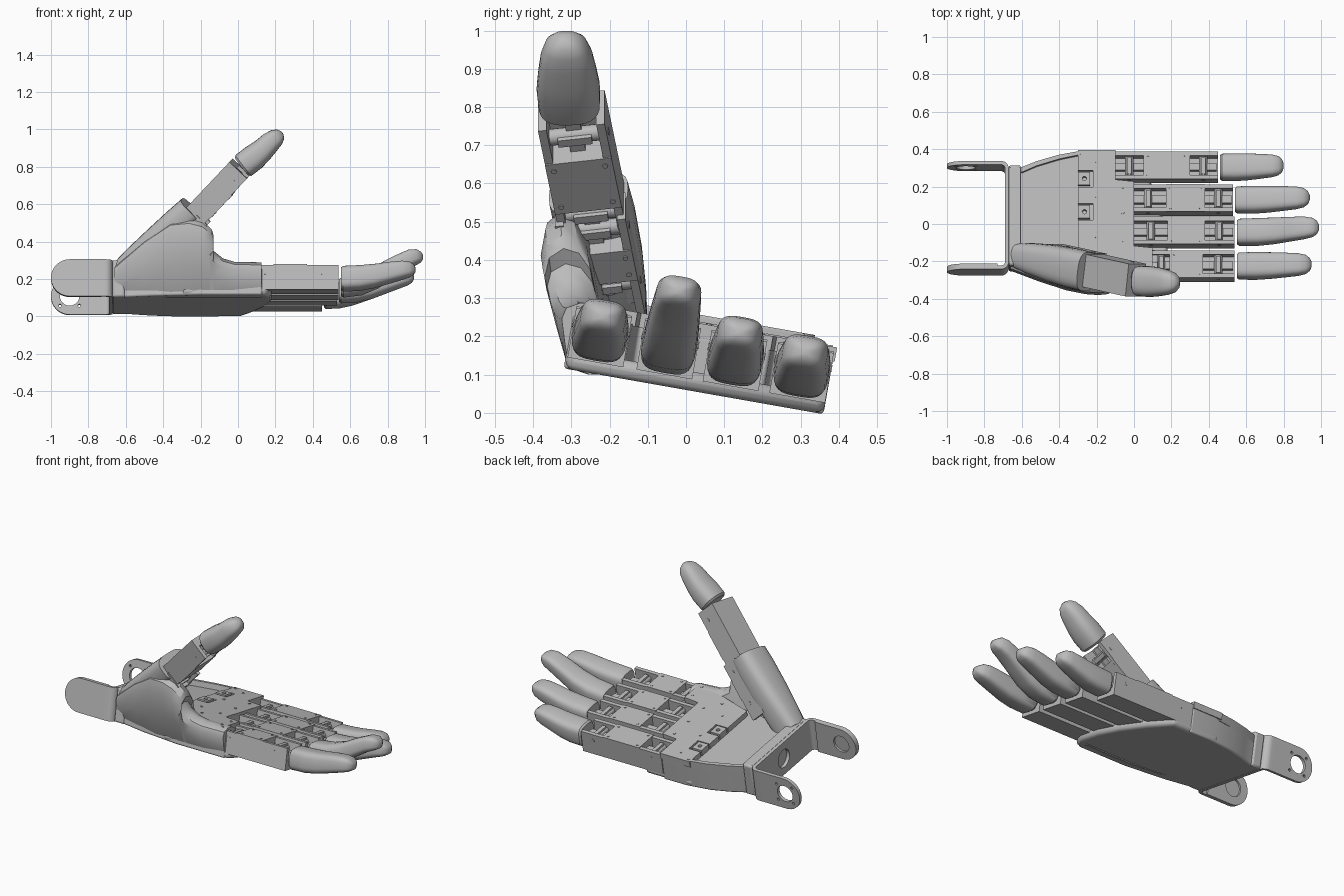
import bpy, bmesh, math
from mathutils import Matrix, Vector

old = bpy.data.objects.get("Cube")
if old:
    bpy.data.objects.remove(old, do_unlink=True)

grey = bpy.data.materials.new("satin_grey")
grey.use_nodes = True
grey.diffuse_color = (0.5, 0.5, 0.5, 1)
grey.node_tree.nodes["Principled BSDF"].inputs["Base Color"].default_value = (0.5, 0.5, 0.5, 1)

# The hand lies tilted about its long axis
HAND = Matrix.Translation((0, 0, 0.06)) @ Matrix.Rotation(math.radians(-10), 4, 'X')
WORLD = Matrix.Identity(4)


def frame(origin, a, c):
    """Matrix with first axis a, third axis near c."""
    a = Vector(a).normalized()
    b = Vector(c).cross(a).normalized()
    m = Matrix((a, b, a.cross(b))).transposed().to_4x4()
    m.translation = origin
    return m


def finish(name, bm, matrix, bevel=0.0):
    bmesh.ops.remove_doubles(bm, verts=bm.verts, dist=1e-5)
    bm.transform(matrix)
    bmesh.ops.recalc_face_normals(bm, faces=bm.faces)
    mesh = bpy.data.meshes.new(name)
    bm.to_mesh(mesh)
    bm.free()
    mesh.materials.append(grey)
    mesh.shade_smooth()
    mesh.set_sharp_from_angle(angle=math.radians(35))
    ob = bpy.data.objects.new(name, mesh)
    bpy.context.collection.objects.link(ob)
    if bevel:
        mod = ob.modifiers.new("soft_edges", 'BEVEL')
        mod.width = bevel
        mod.segments = 3
        mod.limit_method = 'ANGLE'
        mod.angle_limit = math.radians(40)
    return ob


def plate(name, loops, low, high, matrix, bevel=0.0):
    """Flat outline (first loop) with holes (other loops), thick along the third axis."""
    cu = bpy.data.curves.new(name, 'CURVE')
    cu.dimensions = '2D'
    cu.fill_mode = 'BOTH'
    cu.extrude = (high - low) / 2
    for loop in loops:
        sp = cu.splines.new('POLY')
        sp.points.add(len(loop) - 1)
        for p, (x, y) in zip(sp.points, loop):
            p.co = (x, y, 0, 1)
        sp.use_cyclic_u = True
    tmp = bpy.data.objects.new(name + "_outline", cu)
    bpy.context.collection.objects.link(tmp)
    bpy.context.view_layer.update()
    mesh = bpy.data.meshes.new_from_object(tmp.evaluated_get(bpy.context.evaluated_depsgraph_get()))
    bm = bmesh.new()
    bm.from_mesh(mesh)
    bpy.data.objects.remove(tmp, do_unlink=True)
    bpy.data.meshes.remove(mesh)
    bpy.data.curves.remove(cu)
    return finish(name, bm, matrix @ Matrix.Translation((0, 0, (low + high) / 2)), bevel)


def arc(cx, cy, r, start=0, end=360, n=24):
    full = end - start == 360
    return [(cx + r * math.cos(t), cy + r * math.sin(t)) for t in
            (math.radians(start + (end - start) * i / (n if full else n - 1)) for i in range(n))]


def rect(x0, x1, y0, y1):
    return [(x0, y0), (x1, y0), (x1, y1), (x0, y1)]


def loft(name, rings, matrix):
    bm = bmesh.new()
    rows = [[bm.verts.new(p) for p in ring] for ring in rings]
    for r0, r1 in zip(rows, rows[1:]):
        for i in range(len(r0)):
            j = (i + 1) % len(r0)
            bm.faces.new((r0[i], r0[j], r1[j], r1[i]))
    bm.faces.new(rows[0])
    bm.faces.new(rows[-1])
    return finish(name, bm, matrix)


def oval(x, y, z, hw, hh, power=0.6, n=28):
    """Rounded-square ring across the x axis."""
    pts = []
    for i in range(n):
        c, s = math.cos(math.tau * i / n), math.sin(math.tau * i / n)
        pts.append((x, y + hw * math.copysign(abs(c) ** power, c),
                    z + hh * math.copysign(abs(s) ** power, s)))
    return pts


def box(bm, x0, x1, y0, y1, z0, z1):
    m = Matrix.LocRotScale(((x0 + x1) / 2, (y0 + y1) / 2, (z0 + z1) / 2), None, (x1 - x0, y1 - y0, z1 - z0))
    bmesh.ops.create_cube(bm, size=1, matrix=m)


def pin(bm, x, y, z, r, depth, axis='Z'):
    rot = Matrix.Rotation(math.pi / 2, 4, 'X') if axis == 'Y' else WORLD
    bmesh.ops.create_cone(bm, cap_ends=True, segments=16, radius1=r, radius2=r, depth=depth,
                          matrix=Matrix.Translation((x, y, z)) @ rot)


def phalanx(name, matrix, x0, x1, y, hw, z0, z1, gaps):
    """Channel with side cheeks, a lid between the gaps, and a hinge in each gap."""
    bm = bmesh.new()
    box(bm, x0, x1, y - hw, y + hw, z0, z0 + 0.05)
    for s in (-1, 1):
        box(bm, x0, x1, y + s * hw - s * 0.022, y + s * hw, z0 + 0.04, z1 - 0.004)
    box(bm, gaps[0][1], gaps[1][0], y - hw, y + hw, z0 + 0.04, z1)
    for g0, g1 in gaps:
        mid = (g0 + g1) / 2
        pin(bm, mid, y, z1 - 0.045, 0.022, 2 * hw - 0.02, 'Y')
        box(bm, g0, g1, y - 0.02, y + 0.02, z0 + 0.04, z1 - 0.04)
        box(bm, mid - 0.012, mid + 0.012, y - 0.045, y + 0.045, z1 - 0.06, z1 - 0.015)
        pin(bm, mid, y, z1 - 0.045, 0.01, 2 * hw + 0.004, 'Y')
    for gx in (gaps[0][1] + 0.025, gaps[1][0] - 0.025):
        for s in (-1, 1):
            pin(bm, gx, y + s * (hw - 0.02), z1, 0.007, 0.006)
    finish(name, bm, matrix)


# Fingers: across, root, root gap end, tip gap start, tip start, tip end, rise
fingers = {"index": (-0.246, 0.10, 0.19, 0.37, 0.55, 0.95, 0.05),
           "middle": (-0.063, 0.00, 0.18, 0.38, 0.55, 0.99, 0.15),
           "ring": (0.113, -0.02, 0.17, 0.38, 0.54, 0.94, 0.07),
           "little": (0.290, -0.10, 0.05, 0.30, 0.46, 0.80, 0.05)}
tip_shape = [(0, .062, .058, 0), (.03, .070, .066, 0), (.25, .072, .066, .08), (.45, .069, .062, .3),
             (.65, .064, .056, .65), (.82, .059, .049, .92), (.92, .050, .040, 1), (.975, .034, .026, 1),
             (1, .012, .010, 1)]
for label, (u, r0, g0, g1, t0, t1, rise) in fingers.items():
    phalanx(label + "_finger_link", HAND, r0, t0 - 0.012, u, 0.074, 0.03, 0.166,
            ((r0, g0), (g1, t0 - 0.02)))
    loft(label + "_fingertip", [oval(t0 + f * (t1 - t0), u, 0.1 + rise * k, w, h)
                                for f, w, h, k in tip_shape], HAND)

# Palm shell, its lip under the fingers, and the deck
body = [(-.66, -.24), (-.45, -.29), (-.2, -.325), (.13, -.325), (.13, -.17), (0, -.15), (0, .2), (-.1, .21),
        (-.1, .365), (-.25, .365), (-.4, .345), (-.52, .31), (-.62, .27), (-.66, .27)]
plate("palm_shell", [body], 0.0, 0.145, HAND, 0.025)
lip = [(-.3, -.32), (.15, -.322), (.18, -.25), (.18, -.1), (.15, .05), (.09, .22), (.02, .365), (-.3, .365)]
plate("palm_lip", [lip], 0.0, 0.05, HAND, 0.022)
deck = [(-.3, -.2), (.1, -.32), (.1, -.16), (0, -.15), (0, .2), (-.1, .21), (-.1, .37), (-.3, .37),
        (-.3, .26), (-.22, .26), (-.22, .17), (-.3, .17), (-.3, .08), (-.22, .08), (-.22, -.01), (-.3, -.01)]
plate("palm_deck", [deck], 0.14, 0.178, HAND)
rim = [(-.62, .27), (-.52, .31), (-.4, .345), (-.29, .365), (-.29, .345), (-.4, .322), (-.52, .285), (-.6, .25)]
plate("palm_rim", [rim], 0.13, 0.178, HAND)
plate("wrist_flange", [rect(-.67, -.605, -.26, .285)], 0.0, 0.2, HAND, 0.012)
for i, u in enumerate((.215, .035)):
    plate(f"palm_block_{i + 1}", [rect(-.3, -.235, u - .035, u + .035), arc(-.265, u, .012, n=12)],
          0.14, 0.182, HAND)
screws = bmesh.new()
for sx, su in ((-.28, .35), (-.2, .31), (-.2, .12), (-.2, -.1), (-.06, .17), (-.06, .03), (-.06, -.12),
               (-.13, -.2), (.07, -.2), (.07, -.29)):
    pin(screws, sx, su, 0.178, 0.008, 0.006)
finish("deck_screws", screws, HAND)

# Wrist bracket
SIDE = frame((0, 0, 0), (1, 0, 0), (0, -1, 0))
ACROSS = frame((0, 0, 0), (0, 1, 0), (1, 0, 0))
arm = [(-.73, 0.0), (-.73, .2)] + arc(-.9, .1, .1, 90, 270, 20)
holes = [arc(-.9, .1, .052)] + [arc(-.9 + .074 * a, .1 + .074 * b, .008, n=10)
                                for a, b in ((.7, .7), (-.7, .7), (.7, -.7), (-.7, -.7))]
plate("rear_bracket_arm", [arm] + holes, -.307, -.287, HAND @ SIDE)
plate("front_bracket_arm", [arm], .262, .28, HAND @ SIDE)
plate("front_bracket_lining", [arm] + holes[:1], .25, .263, HAND @ SIDE)
plate("bracket_web", [rect(-.24, .267, 0, .2), arc(.013, .1, .055)], -.69, -.67, HAND @ ACROSS)
for label, cu, a0, a1 in (("rear", .267, 0, 90), ("front", -.24, -90, 0)):
    bend = arc(-.73, cu, .04, a0, a1, 10)
    inner = arc(-.73, cu, .02, a0, a1, 10)
    if label == "rear":
        bend = [(x + .02 * (x > -.71), y) for x, y in arc(-.71, cu, .04, a0, a1, 10)] and arc(-.71, cu, .04, a0, a1, 10)
        inner = arc(-.71, cu, .02, a0, a1, 10)
        ends = [(-.735, cu + .04)], [(-.735, cu + .02)]
    else:
        bend, inner = arc(-.71, cu, .04, a0, a1, 10), arc(-.71, cu, .02, a0, a1, 10)
        ends = [(-.735, cu - .04)], [(-.735, cu - .02)]
    if label == "rear":
        strip = bend + ends[0] + ends[1] + inner[::-1]
    else:
        strip = ends[0] + bend + inner[::-1] + ends[1]
    plate(label + "_bracket_bend", [strip], 0, .2, HAND)

# Side of the palm sweeping up to the thumb: x, top, bulge, foot
sweep = [(-.66, .27, -.25, -.23), (-.5, .42, -.31, -.27), (-.36, .52, -.355, -.3), (-.26, .53, -.375, -.31),
         (-.19, .51, -.38, -.315), (-.14, .465, -.375, -.315), (-.13, .43, -.37, -.315), (-.15, .39, -.365, -.315),
         (-.13, .35, -.355, -.315), (-.08, .31, -.345, -.315), (-.02, .292, -.335, -.315), (.125, .288, -.325, -.31)]
rings = []
for x, top, yf, yb in sweep:
    h = top - .12
    rings.append([(x, yb + .06, .1), (x, yb + .015, .115), (x, yb, .14), (x, (yb + yf) / 2, .12 + h * .4),
                  (x, yf, top - h * .25), (x, yf + .012, top - h * .08), (x, yf + .05, top),
                  (x, yf + .09, top - h * .04), (x, yf + .12, top - h * .18), (x, yb + .11, .15)])
loft("thumb_side_shell", rings, WORLD)

# Thumb: cover, two links and tip, along one leaning axis
AXIS, PALMWARD = (.68, -.15, .72), (.72, 0, -.69)
cover_start, cover_end = Vector((-.6, -.17, .23)), Vector((-.25, -.255, .575))
COVER = frame(cover_start, cover_end - cover_start, PALMWARD)
length = (cover_end - cover_start).length
loft("thumb_cover", [oval(length * f, 0, 0, w, h, 0.65) for f, w, h in
                     ((0, .07, .085), (.2, .085, .088), (.5, .1, .085), (.8, .107, .08), (1, .105, .074))], COVER)
THUMB = frame((.01, -.3, .79), AXIS, PALMWARD)
phalanx("thumb_base_link", THUMB, -.68, -.33, 0, .093, -.02, .085, ((-.63, -.55), (-.44, -.34)))
phalanx("thumb_link", THUMB, -.4, 0, 0, .088, -.065, .068, ((-.39, -.3), (-.12, -.01)))
TIP = frame((.02, -.305, .8), (.215, -.01, .165), PALMWARD)
loft("thumb_tip", [oval(x, 0, z, w, h, 0.75) for x, z, w, h in
                   ((0, 0, .07, .06), (.012, 0, .08, .07), (.08, 0, .083, .07), (.14, -.002, .077, .063),
                    (.2, -.01, .068, .057), (.245, -.012, .055, .047), (.27, -.012, .037, .032),
                    (.283, -.012, .012, .011))], TIP)
